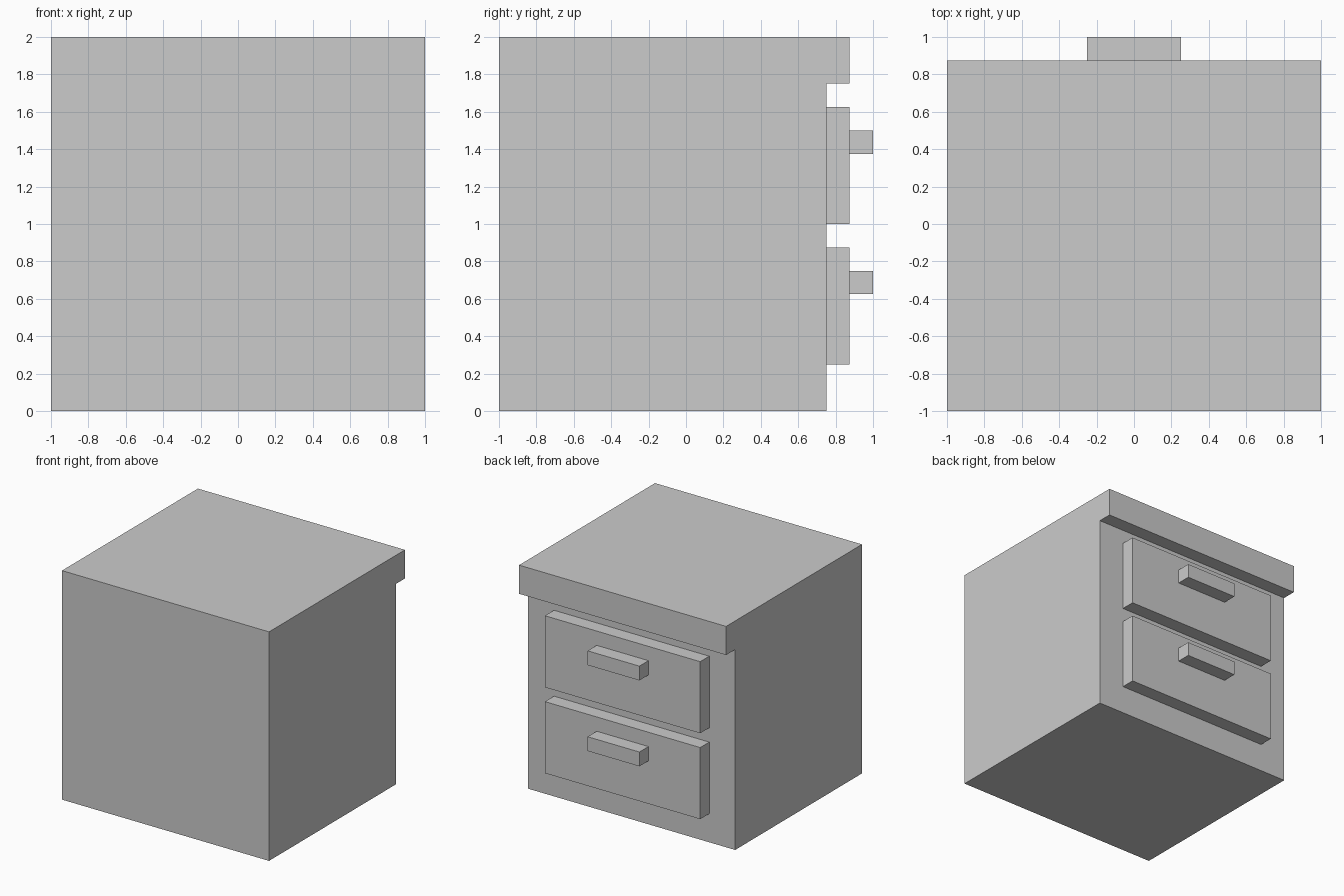
import bpy
import bmesh

if "Cube" in bpy.data.objects:
    bpy.data.objects.remove(bpy.data.objects["Cube"])


def prism(name, profile, half_width):
    """Extrude a (y, z) profile across x, centred on x = 0."""
    bm = bmesh.new()
    face = bm.faces.new([bm.verts.new((-half_width, y, z)) for y, z in profile])
    side = bmesh.ops.extrude_face_region(bm, geom=[face])["geom"]
    verts = [g for g in side if isinstance(g, bmesh.types.BMVert)]
    bmesh.ops.translate(bm, verts=verts, vec=(2 * half_width, 0, 0))
    bmesh.ops.recalc_face_normals(bm, faces=bm.faces)
    mesh = bpy.data.meshes.new(name)
    bm.to_mesh(mesh)
    bm.free()
    obj = bpy.data.objects.new(name, mesh)
    bpy.context.collection.objects.link(obj)
    return obj


def block(name, half_width, y0, y1, z0, z1):
    return prism(name, [(y0, z0), (y1, z0), (y1, z1), (y0, z1)], half_width)


# Cabinet body with the overhanging top edge
prism("cabinet_body", [(-1, 0), (0.75, 0), (0.75, 1.75),
                       (0.875, 1.75), (0.875, 2), (-1, 2)], 1.0)

# Two drawers, each with a bar handle
for label, z in (("lower", 0.25), ("upper", 1.0)):
    block(f"{label}_drawer", 0.75, 0.75, 0.875, z, z + 0.625)
    block(f"{label}_handle", 0.25, 0.875, 1.0, z + 0.375, z + 0.5)
